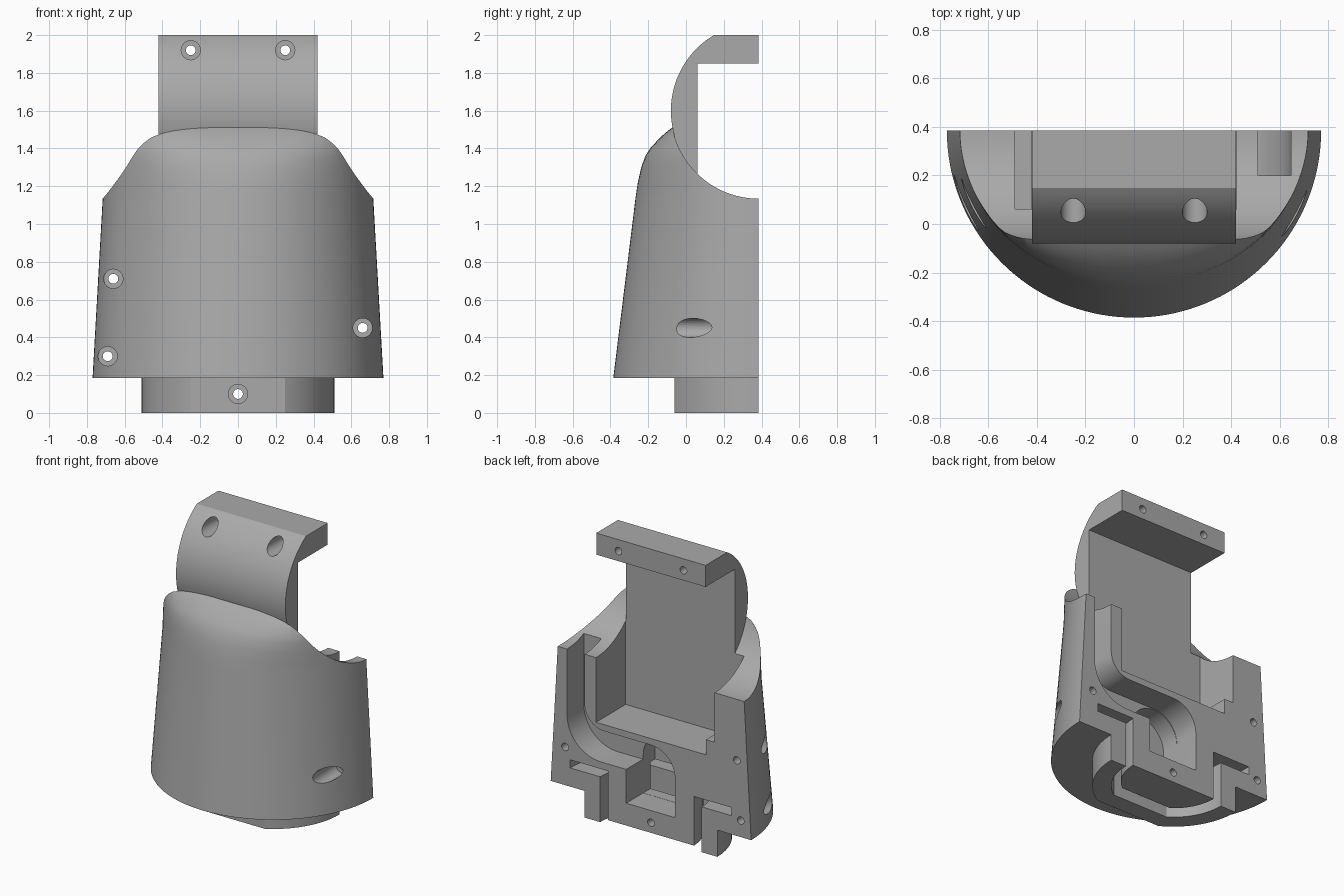
import bpy, bmesh, math
from mathutils import Vector

cube = bpy.data.objects.get("Cube")
if cube:
    bpy.data.objects.remove(cube)

BACK = 0.385      # plane of the flat back, also the axis of the round shell
OUT = 0.6         # cutters run past the back to here
HEAD_Z, HEAD_R = 1.6, 0.465

grey = bpy.data.materials.new("plain_grey")
grey.use_nodes = True
colour = (0.4, 0.4, 0.4, 1)
grey.diffuse_color = colour
grey.node_tree.nodes["Principled BSDF"].inputs["Base Color"].default_value = colour


def make(name, rings):
    """Solid skinned over rings of equal point count."""
    bm = bmesh.new()
    rows = [[bm.verts.new(p) for p in ring] for ring in rings]
    n = len(rows[0])
    for low, high in zip(rows, rows[1:]):
        for i in range(n):
            j = (i + 1) % n
            bm.faces.new((low[i], low[j], high[j], high[i]))
    bm.faces.new(rows[0][::-1])
    bm.faces.new(rows[-1])
    bmesh.ops.recalc_face_normals(bm, faces=bm.faces)
    mesh = bpy.data.meshes.new(name)
    bm.to_mesh(mesh)
    bm.free()
    mesh.materials.append(grey)
    obj = bpy.data.objects.new(name, mesh)
    bpy.context.collection.objects.link(obj)
    return obj


def prism(name, pts, axis, lo, hi):
    """Extrude a flat outline along one axis."""
    place = {"x": lambda p, d: (d, p[0], p[1]),
             "y": lambda p, d: (p[0], d, p[1]),
             "z": lambda p, d: (p[0], p[1], d)}[axis]
    return make(name, [[place(p, d) for p in pts] for d in (lo, hi)])


def box(name, x, y, z):
    pts = [(x[0], z[0]), (x[1], z[0]), (x[1], z[1]), (x[0], z[1])]
    return prism(name, pts, "y", y[0], y[1])


def arc(cx, cy, rx, ry, a, b, steps):
    angles = [math.radians(a + (b - a) * i / steps) for i in range(steps + 1)]
    return [(cx + rx * math.cos(t), cy + ry * math.sin(t)) for t in angles]


def combine(target, tool, operation="DIFFERENCE"):
    tool.hide_render = True
    mod = target.modifiers.new("join", "BOOLEAN")
    mod.operation, mod.solver, mod.object = operation, "EXACT", tool
    bpy.context.view_layer.objects.active = target
    bpy.ops.object.modifier_apply(modifier=mod.name)
    bpy.data.objects.remove(tool)


def half_disc(r, front):
    """Half circle around the axis, cut flat at the front."""
    flat = math.degrees(math.acos(min(1, (BACK - front) / r)))
    return arc(0, BACK, r, r, 180, 270 - flat, 24) + arc(0, BACK, r, r, 270 + flat, 360, 24)


def groove(outer, inner):
    ro, ri = outer[0], inner[0]
    return ([(-ro, OUT)] + half_disc(*outer) + [(ro, OUT), (ri, OUT)]
            + half_disc(*inner)[::-1] + [(-ri, OUT)])


# Shell: half ellipse at the bottom, squarer towards the domed shoulder
def section(z, rx, ry, power, steps=72):
    ring = []
    for i in range(steps + 1):
        t = math.pi * i / steps
        c, s = math.cos(t), max(0, math.sin(t))
        ring.append((math.copysign(abs(c) ** (2 / power), c) * rx,
                     BACK - s ** (2 / power) * ry, z))
    return ring


levels = [(0.185, 0.77, 0.77, 2), (1.14, 0.716, 0.652, 2), (1.22, 0.71, 0.64, 2.06),
          (1.3, 0.695, 0.622, 2.2), (1.36, 0.684, 0.6, 2.35), (1.4, 0.675, 0.575, 2.5),
          (1.46, 0.66, 0.52, 2.8), (1.49, 0.64, 0.485, 2.9), (1.51, 0.62, 0.458, 3)]
body = make("half_shell_body", [section(*lv) for lv in levels])

# Round scoops that clear the shoulders on both sides of the head
for side in (-1, 1):
    circle = arc(BACK, HEAD_Z, HEAD_R + 0.001, HEAD_R + 0.001, 0, 357, 119)
    combine(body, prism("scoop", circle, "x", side * 0.419, side * 1))

# Rounded head with a flat top
top_angle = 180 - math.degrees(math.asin((2 - HEAD_Z) / HEAD_R))
head = [(BACK, 2)] + arc(BACK, HEAD_Z, HEAD_R, HEAD_R, top_angle, 270, 48)
combine(body, prism("head", head, "x", -0.42, 0.42), "UNION")

# Base plinth, overlapping slightly into the shell
combine(body, prism("plinth", half_disc(0.51, -0.06), "z", 0, 0.25), "UNION")

# Main cavity and the step beside it
combine(body, box("cavity", (-0.422, 0.422), (0.06, OUT), (0.685, 1.85)))
combine(body, box("step", (-0.49, -0.4), (0.062, OUT), (0.79, 1.6)))

# Cable channel: down the side, round the bend, into the centre pocket
channel = ([(0.51, 1.4)]
           + arc(0.36, 0.79, 0.15, 0.15, 0, -90, 10)
           + arc(0, 0.455, 0.185, 0.185, 90, 180, 12)
           + [(-0.185, 0.185), (0.19, 0.185), (0.19, 0.42)]
           + arc(0.385, 0.68, 0.26, 0.26, -90, 0, 12)
           + [(0.645, 1.4)])
combine(body, prism("cable_channel", channel, "y", 0.2, OUT))
pocket = ([(-0.184, 0.186), (0.189, 0.186)]
          + arc(0.0025, 0.45, 0.1865, 0.185, 0, 180, 24))
combine(body, prism("pocket", pocket, "y", 0.07, OUT))

# Turning joint: a slot up from below and a wider slot for the flange
combine(body, prism("slot", groove((0.39, 0.06), (0.33, 0.12)), "z", -0.1, 0.37))
combine(body, prism("flange_slot", groove((0.62, -0.2), (0.331, 0.121)), "z", 0.315, 0.371))
combine(body, prism("core_trim", [(-0.335, OUT)] + half_disc(0.335, 0.115) + [(0.335, OUT)],
                    "z", -0.1, 0.03))

# Screw holes, each with a wide bore from the front: x, z, bore depth
screws = [(-0.25, 1.92, 0.2), (0.25, 1.92, 0.2), (-0.66, 0.71, 0.2),
          (-0.69, 0.3, 0.22), (0.66, 0.45, 0.2), (0, 0.1, 0)]
for x, z, depth in screws:
    for r, end in ((0.051, depth), (0.026, OUT)):
        combine(body, prism("bore", arc(x, z, r, r, 0, 345, 23), "y", -1, end))

bpy.ops.object.select_all(action="DESELECT")
body.select_set(True)
bpy.context.view_layer.objects.active = body
bpy.ops.object.shade_smooth_by_angle(angle=math.radians(30))
